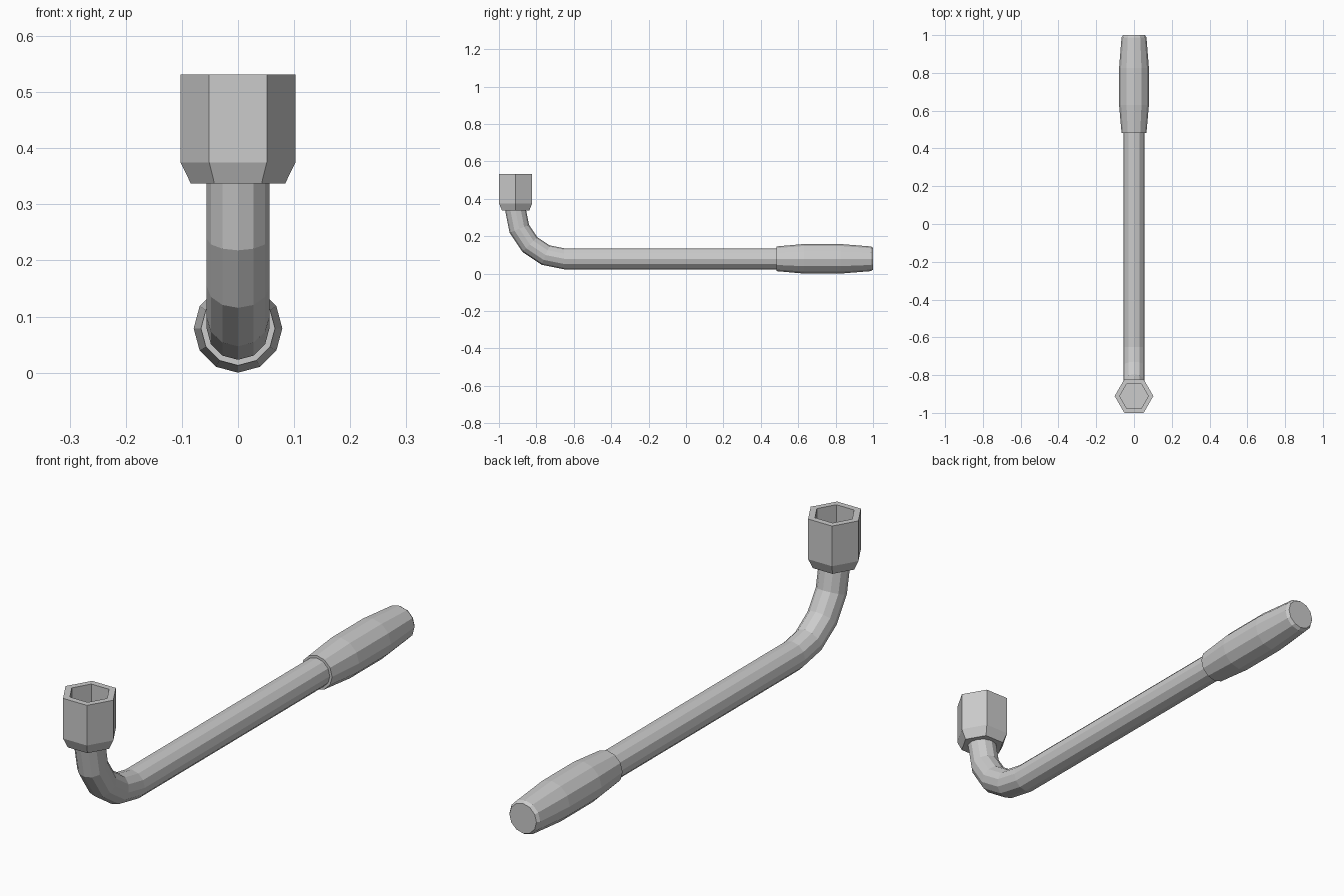
import bpy, bmesh, math
from mathutils import Vector

if "Cube" in bpy.data.objects:
    bpy.data.objects.remove(bpy.data.objects["Cube"])

SIDES = 12
AXIS_Z = 0.079          # height of the shaft centre line
TUBE_R = 0.056
SOCKET_Y = -0.911
BEND_R = 0.26
GRIP_Y = 0.483


def ring(center, tangent, radius, sides):
    """Points of a polygon around a centre, square to a tangent in the YZ plane."""
    u = Vector((1, 0, 0))
    v = Vector(tangent).normalized().cross(u)
    return [Vector(center) + radius * (math.cos(a) * u + math.sin(a) * v)
            for a in (2 * math.pi * i / sides for i in range(sides))]


def loft(name, rings, cap_start=False, cap_end=False):
    """Skin a list of equal-sized rings into one flat-shaded object."""
    bm = bmesh.new()
    loops = [[bm.verts.new(p) for p in r] for r in rings]
    n = len(loops[0])
    for a, b in zip(loops, loops[1:]):
        for i in range(n):
            j = (i + 1) % n
            bm.faces.new((a[i], a[j], b[j], b[i]))
    if cap_start:
        bm.faces.new(loops[0][::-1])
    if cap_end:
        bm.faces.new(loops[-1])
    bmesh.ops.recalc_face_normals(bm, faces=bm.faces)
    mesh = bpy.data.meshes.new(name)
    bm.to_mesh(mesh)
    bm.free()
    obj = bpy.data.objects.new(name, mesh)
    bpy.context.collection.objects.link(obj)
    return obj


# Bent shaft: straight run, then a quarter bend up to the socket
rings = [ring((0, GRIP_Y, AXIS_Z), (0, -1, 0), TUBE_R, SIDES)]
bend_y = SOCKET_Y + BEND_R
for k in range(5):
    a = math.radians(22.5 * k)
    center = (0, bend_y - BEND_R * math.sin(a), AXIS_Z + BEND_R * (1 - math.cos(a)))
    rings.append(ring(center, (0, -math.cos(a), math.sin(a)), TUBE_R, SIDES))
loft("bent_shaft", rings)

# Grip: barrel-shaped sleeve with a chamfered end
grip = [(GRIP_Y, TUBE_R), (GRIP_Y, 0.066), (0.63, 0.079),
        (0.825, 0.079), (0.988, 0.066), (1.0, 0.058)]
loft("grip", [ring((0, y, AXIS_Z), (0, 1, 0), r, SIDES) for y, r in grip],
     cap_end=True)

# Hexagonal socket: tapered base, outer wall, rim, recess and its floor
socket = [(0.337, 0.084), (0.375, 0.1025), (0.531, 0.1025),
          (0.531, 0.076), (0.38, 0.076)]
loft("hex_socket", [ring((0, SOCKET_Y, z), (0, 0, 1), r, 6) for z, r in socket],
     cap_start=True, cap_end=True)
